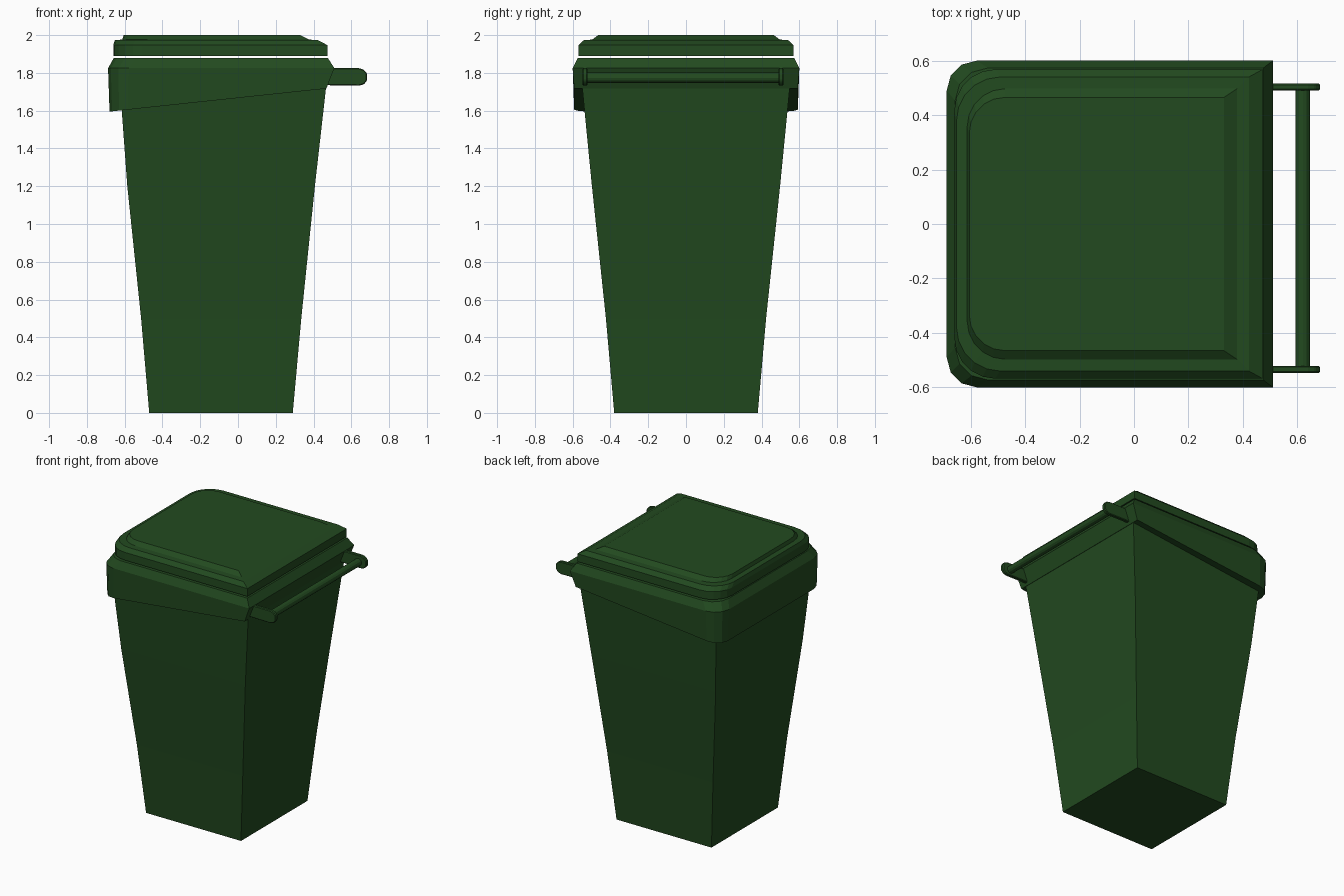
import bpy
import bmesh
from math import sin, cos, pi, radians
from mathutils import Matrix

if "Cube" in bpy.data.objects:
    bpy.data.objects.remove(bpy.data.objects["Cube"])

green = bpy.data.materials.new("dark_green_plastic")
green.diffuse_color = (0.016, 0.068, 0.014, 1)
green.use_nodes = True
green.node_tree.nodes["Principled BSDF"].inputs["Base Color"].default_value = green.diffuse_color


def finish(name, bm):
    bmesh.ops.recalc_face_normals(bm, faces=bm.faces[:])
    mesh = bpy.data.meshes.new(name)
    bm.to_mesh(mesh)
    bm.free()
    mesh.materials.append(green)
    obj = bpy.data.objects.new(name, mesh)
    bpy.context.collection.objects.link(obj)
    return obj


def outline(x0, x1, yh, r, z_left, z_right, segs):
    """Rectangle with sharp right corners and optionally rounded left corners."""
    pts = [(x1, -yh), (x1, yh)]
    for start, cy in ((pi / 2, yh - r), (pi, r - yh)):
        for i in range(segs + 1 if r else 1):
            a = start + pi / 2 * i / segs
            pts.append((x0 + r + r * cos(a), cy + r * sin(a)) if r
                       else (x0, yh if cy > 0 else -yh))
    return [(x, y, z_left + (z_right - z_left) * (x - x0) / (x1 - x0)) for x, y in pts]


def loft(name, rings, segs=1):
    bm = bmesh.new()
    loops = [[bm.verts.new(p) for p in outline(*ring, segs)] for ring in rings]
    for a, b in zip(loops, loops[1:]):
        for i in range(len(a)):
            j = (i + 1) % len(a)
            bm.faces.new((a[i], a[j], b[j], b[i]))
    bm.faces.new(loops[0][::-1])
    bm.faces.new(loops[-1])
    return finish(name, bm)


# Tapered body with sharp corners: x0, x1, half depth, corner radius, z left, z right
loft("bin_body", [
    (-0.47, 0.29, 0.38, 0, 0, 0),
    (-0.513, 0.335, 0.424, 0, 0.5, 0.5),
    (-0.586, 0.407, 0.498, 0, 1.2, 1.2),
    (-0.625, 0.467, 0.55, 0, 1.73, 1.73),
])

# Collar with a slanted lower edge and a chamfered top
loft("rim_collar", [
    (-0.68, 0.468, 0.592, 0.10, 1.595, 1.717),
    (-0.688, 0.51, 0.60, 0.11, 1.825, 1.825),
    (-0.657, 0.475, 0.573, 0.12, 1.88, 1.88),
], 3)

# Stepped lid, just above the collar
loft("lid", [
    (-0.66, 0.473, 0.568, 0.15, 1.89, 1.89),
    (-0.66, 0.473, 0.568, 0.15, 1.947, 1.947),
    (-0.652, 0.422, 0.54, 0.16, 1.974, 1.974),
    (-0.613, 0.378, 0.497, 0.14, 1.976, 1.976),
    (-0.605, 0.33, 0.465, 0.13, 2.0, 2.0),
], 5)

# Handle brackets with rounded outer ends
profile = [(0.46, 1.735), (0.64, 1.732)]
for deg in (-60, -25, 25, 60):
    a = radians(deg)
    profile.append((0.645 + 0.042 * cos(a), 1.778 + 0.045 * sin(a)))
profile += [(0.64, 1.825), (0.46, 1.825)]
for side, y in (("front", -0.534), ("back", 0.503)):
    bm = bmesh.new()
    near = [bm.verts.new((x, y - 0.013, z)) for x, z in profile]
    far = [bm.verts.new((x, y + 0.013, z)) for x, z in profile]
    bm.faces.new(near)
    bm.faces.new(far[::-1])
    for i in range(len(near)):
        j = (i + 1) % len(near)
        bm.faces.new((near[i], far[i], far[j], near[j]))
    bracket = finish(side + "_handle_bracket", bm)
    bevel = bracket.modifiers.new("soft_edges", "BEVEL")
    bevel.width = 0.005
    bevel.segments = 1

# Handle bar between the brackets
bm = bmesh.new()
bmesh.ops.create_cone(bm, cap_ends=True, segments=12, radius1=0.027, radius2=0.027,
                      depth=1.03,
                      matrix=Matrix.Translation((0.62, -0.015, 1.774)) @ Matrix.Rotation(pi / 2, 4, "X"))
finish("handle_bar", bm)
